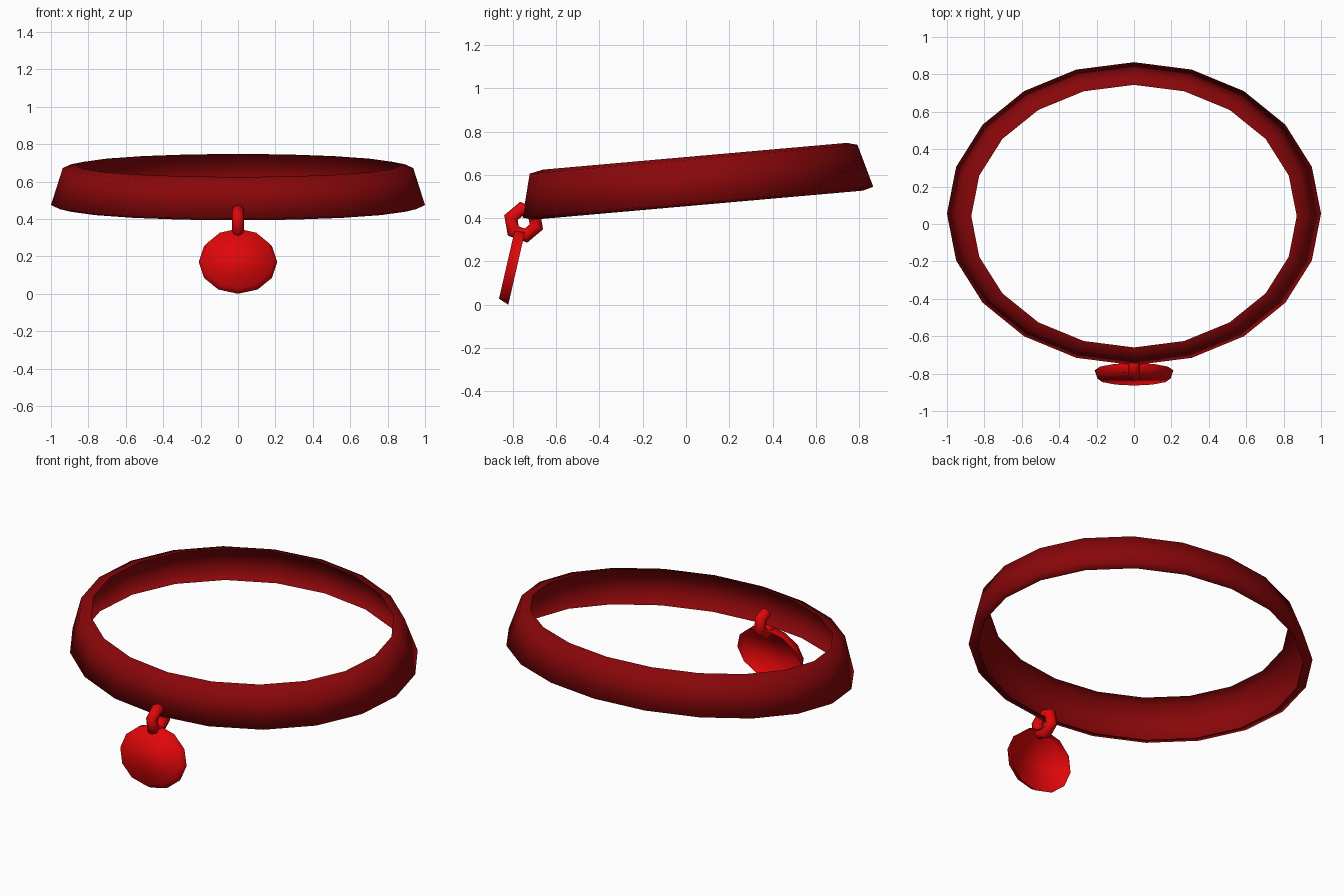
import bpy, bmesh, math

if "Cube" in bpy.data.objects:
    bpy.data.objects.remove(bpy.data.objects["Cube"])


def material(name, rgb):
    m = bpy.data.materials.new(name)
    m.diffuse_color = (*rgb, 1)
    m.use_nodes = True
    m.node_tree.nodes["Principled BSDF"].inputs["Base Color"].default_value = m.diffuse_color
    return m


dark_red = material("dark red", (0.25, 0.002, 0.003))
bright_red = material("bright red", (0.75, 0.002, 0.003))


def finish(name, bm, mat):
    for f in bm.faces:
        f.smooth = True
    mesh = bpy.data.meshes.new(name)
    bm.to_mesh(mesh)
    bm.free()
    mesh.materials.append(mat)
    bpy.context.collection.objects.link(bpy.data.objects.new(name, mesh))


def bridge(bm, a, b):
    n = len(a)
    for i in range(n):
        j = (i + 1) % n
        bm.faces.new((a[i], a[j], b[j], b[i]))


# Collar band: flared outer wall with lips folded inward, open on the inside
# rings listed from bottom lip to top lip (x radius, y radius, centre y, centre z)
bm = bmesh.new()
profile = [(0.945, 0.763, 0.055, 0.460), (1.0, 0.81, 0.055, 0.474),
           (0.937, 0.757, 0.035, 0.672), (0.87, 0.702, 0.042, 0.686)]
rings = []
for rx, ry, cy, cz in profile:
    ring = []
    for i in range(20):
        a = math.tau * i / 20
        dy = ry * math.sin(a)
        ring.append(bm.verts.new((rx * math.cos(a), cy + dy, cz + 0.088 * dy)))
    rings.append(ring)
for k in range(3):
    bridge(bm, rings[k], rings[k + 1])
finish("collar_band", bm, dark_red)

# Hanging link: six-sided ring standing in the y-z plane
bm = bmesh.new()
rings = []
for i in range(6):
    a = math.radians(40 + 60 * i)
    ring = []
    for k in range(8):
        t = math.tau * k / 8
        r = 0.0625 + 0.033 * math.cos(t)
        ring.append(bm.verts.new((0.032 * math.sin(t),
                                  -0.75 + r * math.cos(a), 0.381 + r * math.sin(a))))
    rings.append(ring)
for i in range(6):
    bridge(bm, rings[i], rings[(i + 1) % 6])
bmesh.ops.recalc_face_normals(bm, faces=bm.faces)
finish("link_ring", bm, bright_red)

# Tag: tilted twelve-sided oval dish, smaller front face and a rim, open at the back
bm = bmesh.new()
rings = []
for rx, s, cy, cz in [(0.195, 0.94, -0.827, 0.188), (0.21, 1.0, -0.782, 0.170)]:
    ring = []
    for i in range(12):
        a = math.tau * i / 12
        v = s * math.sin(a)
        ring.append(bm.verts.new((rx * math.cos(a), cy + 0.039 * v, cz + 0.17 * v)))
    rings.append(ring)
bm.faces.new(rings[0])
bridge(bm, rings[1], rings[0])
finish("tag_disc", bm, bright_red)
